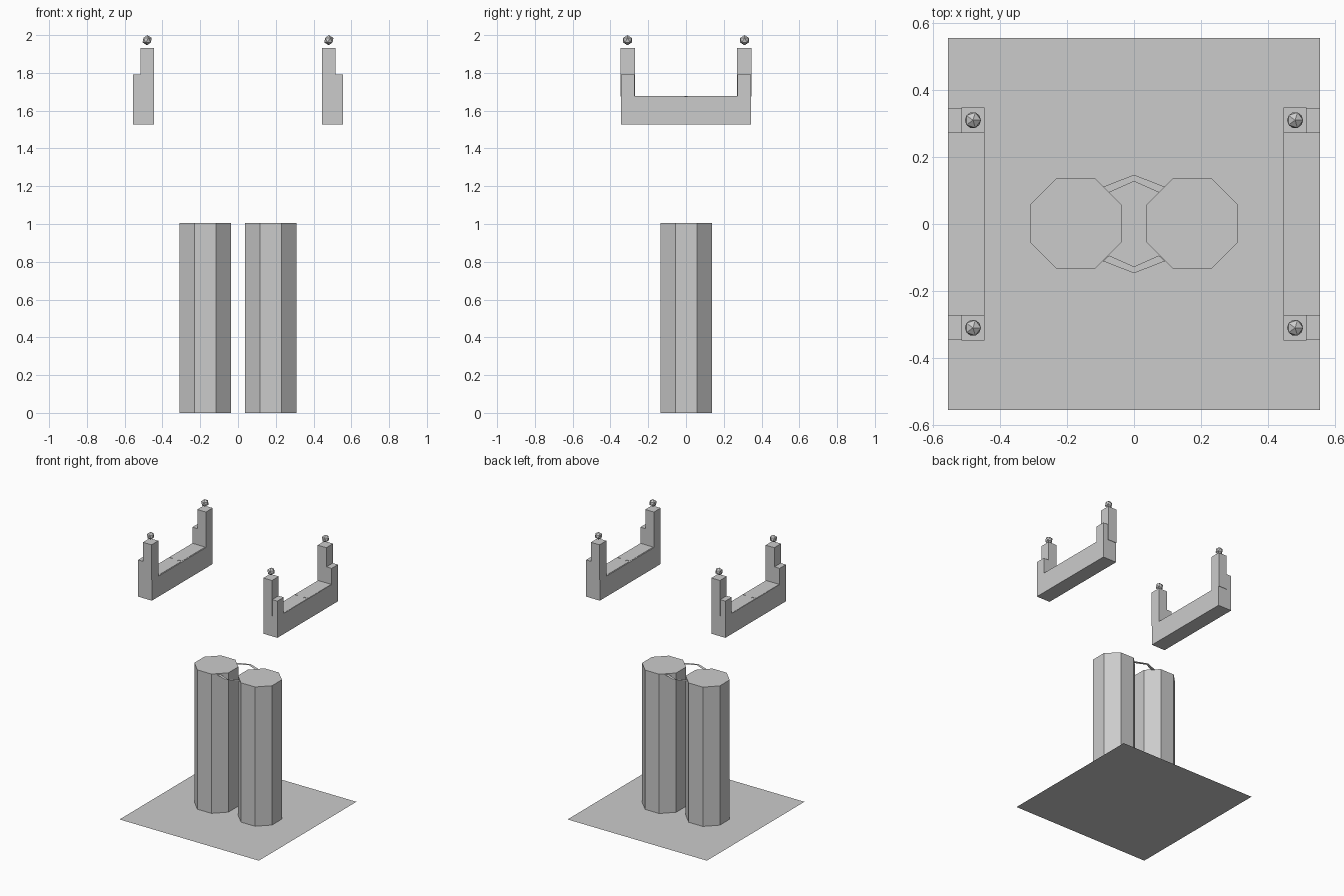
import bpy, bmesh, math
from mathutils import Matrix

cube = bpy.data.objects.get("Cube")
if cube:
    bpy.data.objects.remove(cube, do_unlink=True)

grey = bpy.data.materials.new("plain grey")
grey.use_nodes = True
grey.diffuse_color = (0.6, 0.6, 0.6, 1)
grey.node_tree.nodes["Principled BSDF"].inputs["Base Color"].default_value = (0.6, 0.6, 0.6, 1)


def finish(name, bm):
    mesh = bpy.data.meshes.new(name)
    bm.to_mesh(mesh)
    bm.free()
    mesh.materials.append(grey)
    obj = bpy.data.objects.new(name, mesh)
    bpy.context.collection.objects.link(obj)
    return obj


def box(name, xs, ys, zs):
    """Box between the given low and high limits."""
    bm = bmesh.new()
    bmesh.ops.create_cube(bm, size=1)
    for v in bm.verts:
        for i, (low, high) in enumerate((xs, ys, zs)):
            v.co[i] = high if v.co[i] > 0 else low
    return finish(name, bm)


def mirrored(a, b, side):
    return sorted((a * side, b * side))


# Ground sheet
bm = bmesh.new()
bmesh.ops.create_grid(bm, x_segments=1, y_segments=1, size=0.556)
finish("ground_sheet", bm)

# Shared dimensions
SEAT_TOP = 1.675
APOTHEM = 0.136

for label, side in (("left", 1), ("right", -1)):
    # Octagonal column with flats facing the axes
    bm = bmesh.new()
    radius = APOTHEM / math.cos(math.pi / 8)
    bmesh.ops.create_cone(bm, cap_ends=True, segments=8, radius1=radius, radius2=radius,
                          depth=1.005, matrix=Matrix.Rotation(math.pi / 8, 4, "Z"))
    column = finish(label + "_column", bm)
    column.location = (0.174 * side, 0.0015, 0.5025)

    # Bench beam
    box(label + "_bench_beam", mirrored(0.446, 0.556, side), (-0.345, 0.345), (1.527, SEAT_TOP))

    # Thin seat panels, split at the middle and joined by a narrow bridge
    panel_z = (SEAT_TOP, SEAT_TOP + 0.002)
    for end, d in (("back", 1), ("front", -1)):
        box(f"{label}_{end}_seat_panel", mirrored(0.452, 0.554, side), mirrored(0.007, 0.272, d), panel_z)
    box(label + "_seat_bridge", mirrored(0.478, 0.524, side), (-0.007, 0.007), panel_z)

    for end, d in (("back", 1), ("front", -1)):
        # Tall inner post and short outer block
        box(f"{label}_{end}_post", mirrored(0.446, 0.515, side), mirrored(0.271, 0.348, d), (SEAT_TOP, 1.931))
        box(f"{label}_{end}_block", mirrored(0.515, 0.556, side), mirrored(0.273, 0.345, d), (SEAT_TOP, 1.792))

        # Faceted finial hovering over the post
        bm = bmesh.new()
        bmesh.ops.create_icosphere(bm, subdivisions=1, radius=0.027)
        finial = finish(f"{label}_{end}_finial", bm)
        finial.location = (0.481 * side, 0.31 * d, 1.973)

# Flat bent straps joining the column tops
for end, d in (("back", 1), ("front", -1)):
    bm = bmesh.new()
    outer = [bm.verts.new((x, y * d, 1.0)) for x, y in ((-0.0925, 0.111), (0, 0.147), (0.0925, 0.111))]
    inner = [bm.verts.new((x, y * d, 1.0)) for x, y in ((-0.0745, 0.094), (0, 0.127), (0.0745, 0.094))]
    for i in range(2):
        face = bm.faces.new((inner[i], inner[i + 1], outer[i + 1], outer[i]))
        face.normal_update()
        if face.normal.z < 0:
            face.normal_flip()
    finish(end + "_strap", bm)
